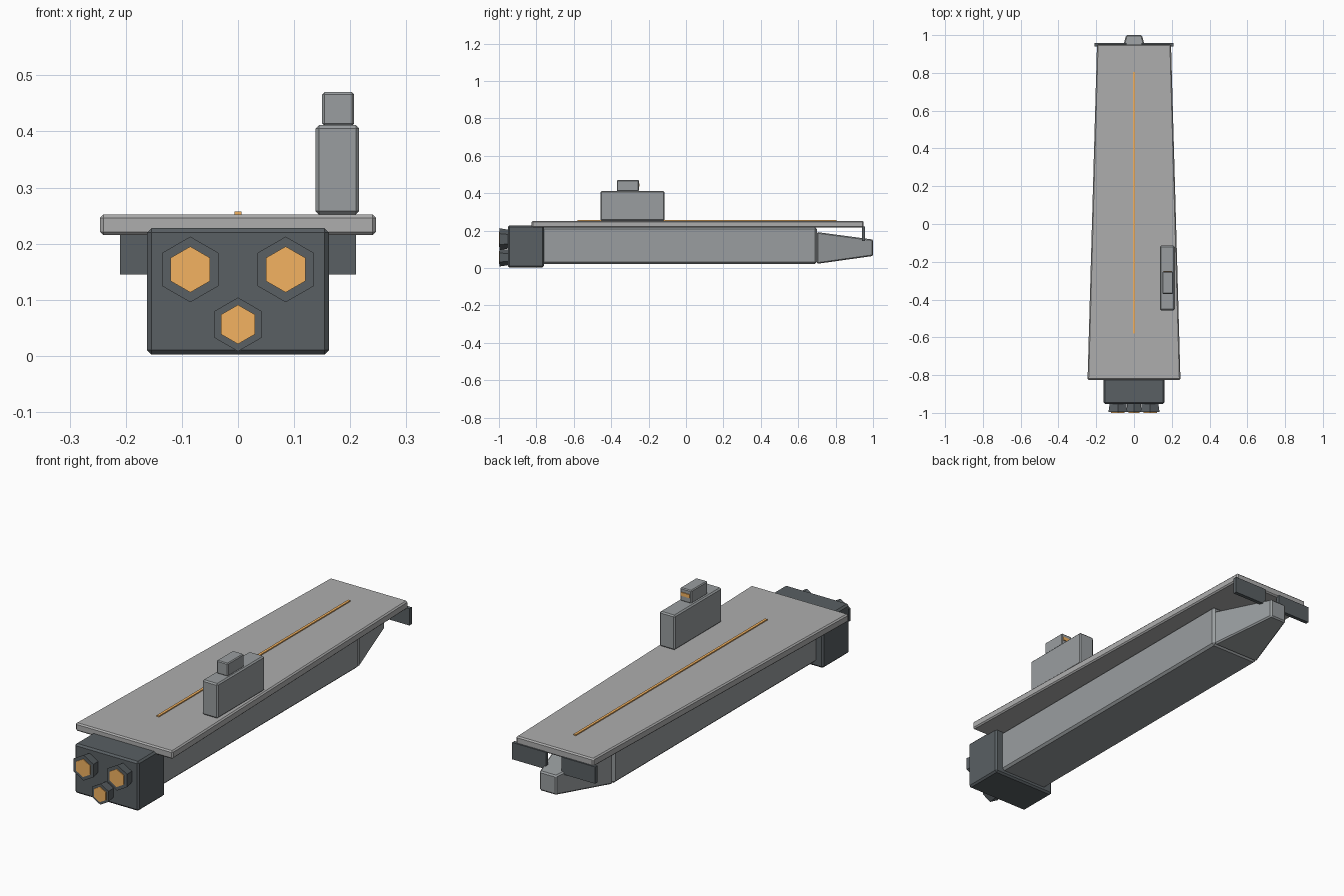
import bpy, math
from mathutils import Matrix

if "Cube" in bpy.data.objects:
    bpy.data.objects.remove(bpy.data.objects["Cube"])


def material(name, color):
    m = bpy.data.materials.new(name)
    m.diffuse_color = (*color, 1)
    m.use_nodes = True
    m.node_tree.nodes["Principled BSDF"].inputs["Base Color"].default_value = m.diffuse_color
    return m


HULL = material("hull_grey", (0.32, 0.34, 0.35))
DARK = material("dark_grey", (0.10, 0.115, 0.125))
DECK = material("deck_grey", (0.42, 0.42, 0.42))
GLOW = material("glow_orange", (0.9, 0.45, 0.12))


def finish(name, verts, faces, mat, bevel):
    me = bpy.data.meshes.new(name)
    me.from_pydata(verts, [], faces)
    me.materials.append(mat)
    ob = bpy.data.objects.new(name, me)
    bpy.context.collection.objects.link(ob)
    if bevel:
        b = ob.modifiers.new("bevel", 'BEVEL')
        b.width, b.segments = bevel, 1
    return ob


def loft(name, ring0, y0, ring1, y1, mat, bevel=0):
    """Join two (x, z) rings, counter-clockwise seen from the front."""
    n = len(ring0)
    verts = [(x, y0, z) for x, z in ring0] + [(x, y1, z) for x, z in ring1]
    faces = [tuple(range(n)), tuple(range(2 * n - 1, n - 1, -1))]
    faces += [(i, i + n, (i + 1) % n + n, (i + 1) % n) for i in range(n)]
    return finish(name, verts, faces, mat, bevel)


def rect(x0, x1, z0, z1):
    return [(x0, z0), (x1, z0), (x1, z1), (x0, z1)]


def box(name, x0, x1, y0, y1, z0, z1, mat, bevel=0):
    r = rect(x0, x1, z0, z1)
    return loft(name, r, y0, r, y1, mat, bevel)


def hexagon(cx, cz, r):
    return [(cx + r * math.cos(math.radians(30 + 60 * i)),
             cz + r * math.sin(math.radians(30 + 60 * i))) for i in range(6)]


# Hull and tapered nose
box("hull", -0.125, 0.125, -0.77, 0.70, 0.022, 0.218, HULL, 0.01)
loft("nose", rect(-0.122, 0.122, 0.022, 0.192), 0.70,
     rect(-0.042, 0.042, 0.064, 0.152), 1.0, HULL, 0.006)

# Tapered flight deck and centre line
loft("deck", rect(-0.246, 0.246, 0.215, 0.252), -0.825,
     rect(-0.196, 0.196, 0.215, 0.252), 0.95, DECK, 0.006)
box("deck_centre_line", -0.006, 0.006, -0.58, 0.805, 0.25, 0.257, GLOW)

# Hanging plates under the far end of the deck
for side, x0, x1 in (("left", -0.21, -0.04), ("right", 0.04, 0.21)):
    box(f"bow_plate_{side}", x0, x1, 0.94, 0.957, 0.145, 0.222, DARK)

# Control tower, bridge and lit window
box("tower", 0.138, 0.216, -0.457, -0.115, 0.252, 0.411, HULL, 0.006)
box("bridge", 0.15, 0.207, -0.37, -0.252, 0.41, 0.47, HULL, 0.004)
box("bridge_window", 0.156, 0.201, -0.256, -0.248, 0.436, 0.452, GLOW)

# Engine block with flared hexagonal nozzles
box("engine_block", -0.162, 0.162, -0.952, -0.76, 0.002, 0.228, DARK, 0.008)
for tag, cx, cz, r, g in (("left", -0.085, 0.154, 0.0585, 0.041),
                          ("right", 0.085, 0.154, 0.0585, 0.041),
                          ("lower", 0, 0.056, 0.048, 0.035)):
    loft(f"nozzle_{tag}", hexagon(cx, cz, r), -0.996,
         hexagon(cx, cz, r * 0.84), -0.945, DARK)
    loft(f"nozzle_glow_{tag}", hexagon(cx, cz, g), -1.0,
         hexagon(cx, cz, g), -0.99, GLOW)
